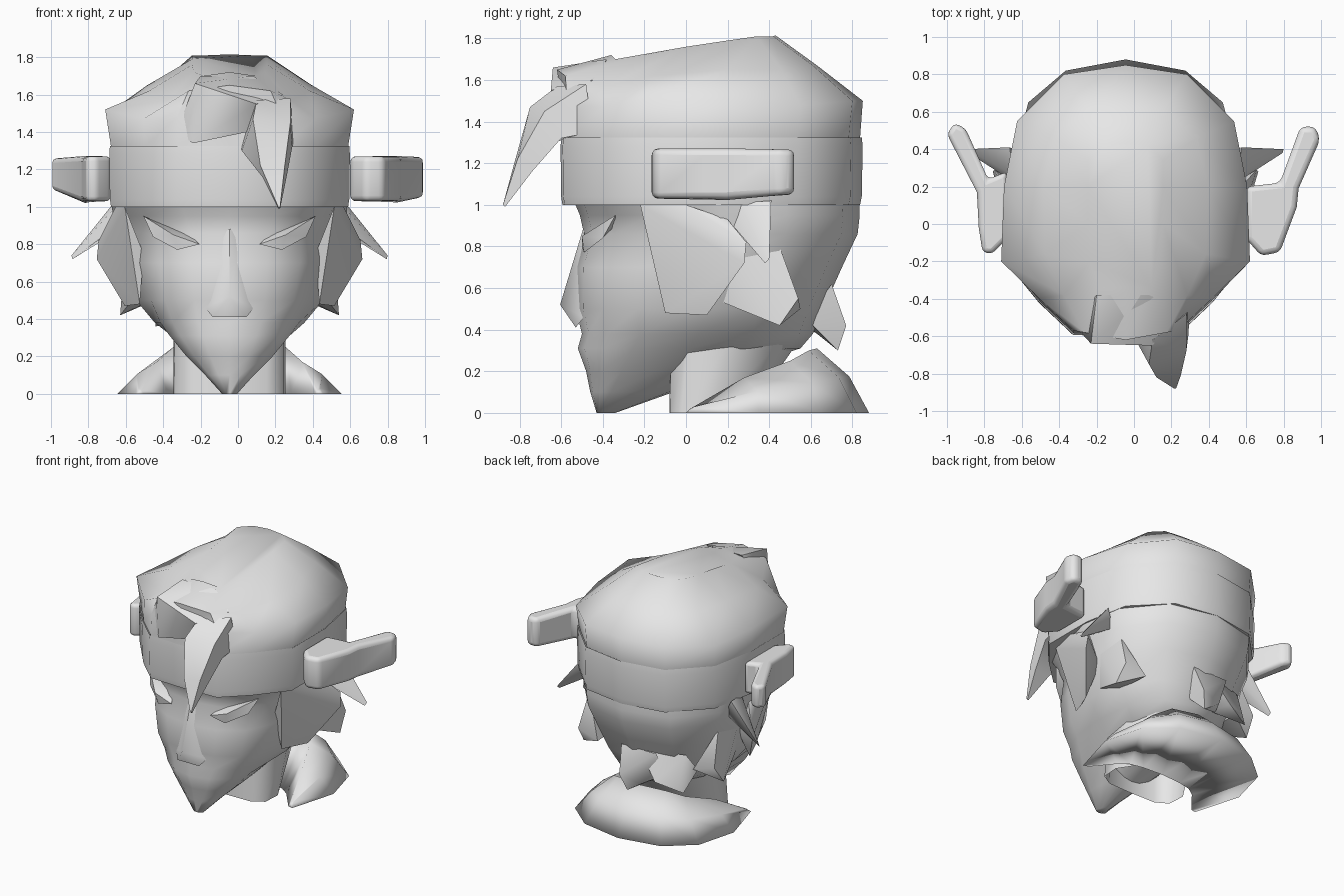
import bpy
import bmesh
from math import radians
from mathutils import Vector

CENTRE = -0.045      # the head sits slightly off the middle
SIDES = (("left", 1), ("right", -1))

default_cube = bpy.data.objects.get("Cube")
if default_cube:
    bpy.data.objects.remove(default_cube, do_unlink=True)

# One plain clay material for everything
clay = bpy.data.materials.new("light_grey_clay")
clay.use_nodes = True
clay.diffuse_color = (0.8, 0.8, 0.8, 1)
clay.node_tree.nodes["Principled BSDF"].inputs["Base Color"].default_value = clay.diffuse_color


def finish(name, bm, angle):
    """Turn a bmesh into a named, shaded object."""
    bmesh.ops.remove_doubles(bm, verts=bm.verts, dist=0.0005)
    bmesh.ops.recalc_face_normals(bm, faces=bm.faces)
    mesh = bpy.data.meshes.new(name)
    bm.to_mesh(mesh)
    bm.free()
    mesh.materials.append(clay)
    obj = bpy.data.objects.new(name, mesh)
    bpy.context.collection.objects.link(obj)
    bpy.ops.object.select_all(action='DESELECT')
    obj.select_set(True)
    bpy.context.view_layer.objects.active = obj
    bpy.ops.object.shade_smooth_by_angle(angle=radians(angle))
    return obj


def loft(name, rings, start=True, end=True, angle=60):
    """Skin a stack of rings that share the same point count."""
    bm = bmesh.new()
    layers = [[bm.verts.new(point) for point in ring] for ring in rings]
    count = len(layers[0])
    for low, high in zip(layers, layers[1:]):
        for i in range(count):
            j = (i + 1) % count
            bm.faces.new((low[i], low[j], high[j], high[i]))
    if start:
        bm.faces.new(layers[0])
    if end:
        bm.faces.new(layers[-1])
    return finish(name, bm, angle)


def hull(name, points, angle=60):
    """Wrap a faceted lock or wedge around a few points."""
    bm = bmesh.new()
    for point in points:
        bm.verts.new(point)
    result = bmesh.ops.convex_hull(bm, input=bm.verts)
    loose = [v for v in result["geom_interior"] if isinstance(v, bmesh.types.BMVert)]
    bmesh.ops.delete(bm, geom=loose, context='VERTS')
    return finish(name, bm, angle)


def both_halves(half):
    """Complete a half ring running from the front middle to the back middle."""
    right = [Vector((CENTRE + x, y, z)) for x, y, z in half]
    left = [Vector((CENTRE - x, y, z)) for x, y, z in half[1:-1]]
    return right + left[::-1]


def on_side(points, side):
    return [(CENTRE + side * x, y, z) for x, y, z in points]


# Head: height, front, back, face half width, skull half width
def head_ring(z, front, back, face, skull):
    depth = back - front
    plan = [(0, 0), (face * .45, .03), (face * .82, .11), (face, .25),
            (skull, .5), (skull * .92, .74), (skull * .56, .94), (0, 1)]
    return both_halves([(x, front + t * depth, z) for x, t in plan])


head_levels = [
    (0, -.43, -.34, .04, .03), (.1, -.46, -.06, .13, .12),
    (.2, -.48, .2, .23, .22), (.31, -.52, .55, .32, .31),
    (.38, -.5, .61, .37, .4), (.5, -.53, .66, .42, .5),
    (.7, -.53, .75, .46, .57), (.86, -.49, .825, .47, .61),
    (.95, -.51, .835, .53, .625), (1.02, -.54, .835, .57, .63)]
loft("head", [head_ring(*level) for level in head_levels], end=False, angle=70)

# Nose wedge
hull("nose", [(CENTRE + x, y, z) for x, y, z in [
    (0, -.49, .9), (.05, -.49, .8), (-.05, -.49, .8), (0, -.605, .52),
    (.13, -.49, .46), (-.13, -.49, .46), (.09, -.53, .41), (-.09, -.53, .41),
    (0, -.45, .6)]])

# Neck: an open tube leaning back under the jaw
def neck_ring(z, back):
    plan = [(0, 0), (.2, .01), (.29, .15), (.3, .5), (.2, .9), (0, 1)]
    return both_halves([(x, -.08 + t * (back + .08), z) for x, t in plan])


loft("neck", [neck_ring(0, .3), neck_ring(.4, .58)], start=False, end=False)

# Collar: rim, flared back, foot and underside swept round from wing to wing
collar_top = [(0, .63, .31), (.2, .59, .3), (.3, .5, .25), (.39, .28, .17), (.47, .02, .02)]
collar_foot = [(0, .88, 0), (.32, .82, 0), (.52, .65, 0), (.6, .35, 0), (.5, 0, 0)]
collar_inner = [(0, .25, 0), (.16, .24, 0), (.26, .22, 0), (.33, .17, 0), (.46, .01, 0)]


def bulged(a, b):
    return tuple((p + q) / 2 + lift for p, q, lift in zip(a, b, (0, .03, .02)))


collar_mid = [bulged(a, b) for a, b in zip(collar_top, collar_foot)]
sections = list(zip(collar_top, collar_mid, collar_foot, collar_inner))
loft("collar", [on_side(s, 1) for s in sections[::-1]] + [on_side(s, -1) for s in sections[1:]],
     angle=150)

# Headband, with a narrow ledge turned in under its lower edge
band_plan = [(0, -.6), (.28, -.59), (.46, -.42), (.64, -.2),
             (.64, .2), (.575, .54), (.33, .79), (0, .845)]


def band_ring(z, scale):
    return both_halves([(x * scale, y * scale, z) for x, y in band_plan])


loft("headband", [band_ring(1, .85), band_ring(1, .99), band_ring(1.04, 1),
                  band_ring(1.28, 1.005), band_ring(1.325, 1)], start=False, end=False)

# Hair cap: base, brim, shoulder and crown
brim = [(0, -.6, 1.5), (.28, -.57, 1.48), (.46, -.4, 1.47), (.665, -.2, 1.52),
        (.65, .2, 1.5), (.58, .55, 1.48), (.33, .8, 1.5), (0, .85, 1.5)]
shoulder = [(0, -.62, 1.65), (.22, -.58, 1.62), (.33, -.38, 1.57), (.43, -.16, 1.62),
            (.44, .2, 1.65), (.38, .46, 1.65), (.2, .61, 1.67), (0, .63, 1.67)]
crown = [(0, -.36, 1.72), (.14, -.34, 1.7), (.19, -.2, 1.72), (.2, 0, 1.76),
         (.2, .2, 1.79), (.2, .34, 1.81), (.12, .42, 1.81), (0, .43, 1.815)]
loft("hair_cap", [band_ring(1.32, .99)] + [both_halves(r) for r in (brim, shoulder, crown)],
     start=False)

# Fringe ledge and the long curved lock over the brow
hull("fringe", [(-.23, -.64, 1.66), (.1, -.65, 1.55), (-.33, -.53, 1.4), (-.24, -.61, 1.34),
                (.05, -.61, 1.4), (-.2, -.38, 1.7), (.08, -.38, 1.7), (.24, -.45, 1.6)])
lock_rings = [
    [(.1, -.62, 1.57), (.28, -.48, 1.58), (.3, -.45, 1.35), (.02, -.5, 1.35)],
    [(.08, -.75, 1.47), (.28, -.68, 1.45), (.29, -.6, 1.32), (.02, -.64, 1.3)],
    [(.12, -.82, 1.22), (.25, -.81, 1.22), (.26, -.74, 1.16), (.13, -.75, 1.16)],
    [(.215, -.88, 1), (.225, -.88, 1), (.225, -.87, .99), (.215, -.87, .99)]]
loft("long_front_lock", lock_rings)

# Parts repeated on both sides of the head
brow = [(.16, -.5, .8), (.28, -.49, .77), (.41, -.4, .84), (.46, -.34, .95),
        (.3, -.5, .85), (.2, -.44, .84), (.38, -.34, .9)]
side_hair = [(.56, -.22, 1), (.61, 0, 1), (.48, -.1, .48), (.51, 0, .48), (.56, .1, .47),
             (.71, .28, .72), (.7, .29, .82), (.62, .2, .93), (.46, -.16, .75), (.52, .2, .7)]
ear_spike = [(.56, .2, .93), (.6, .26, 1.01), (.62, .41, 1.02), (.55, .38, .9),
             (.845, .4, .74), (.84, .38, .72)]
nape_lock = [(.5, .18, .53), (.585, .45, .42), (.57, .54, .55), (.56, .25, .75),
             (.54, .45, .8), (.42, .3, .5), (.4, .55, .5)]
arm_plans = {
    "left": [(.6, -.08), (.68, -.17), (.78, -.15), (.87, .09), (.88, .19), (.995, .45),
             (.97, .52), (.89, .52), (.78, .22), (.6, .2)],
    "right": [(.68, -.08), (.76, -.16), (.81, -.15), (.83, -.02), (.84, .17), (1, .48),
              (.96, .54), (.9, .51), (.78, .24), (.68, .28)]}
for label, side in SIDES:
    hull(label + "_brow", on_side(brow, side))
    hull(label + "_side_hair", on_side(side_hair, side))
    hull(label + "_ear_spike", on_side(ear_spike, side))
    hull(label + "_nape_lock", on_side(nape_lock, side))
    # Bent arm standing off the headband, slimmer towards its free end
    slim = .02 if side > 0 else .06
    arm = loft(label + "_side_arm",
               [[(side * x, y, z + slim * taper * (y > .3)) for x, y in arm_plans[label]]
                for z, taper in ((1.03, 1), (1.27, -.2))])
    bevel = arm.modifiers.new("soft_edges", 'BEVEL')
    bevel.width = 0.03
    bevel.segments = 3

# Two pronged tuft at the nape
prongs = {"inner": [(.05, .7, .62), (-.24, .7, .62), (.02, .77, .42), (-.02, .73, .3),
                    (-.14, .74, .38), (.02, .58, .45), (-.24, .58, .42)],
          "outer": [(-.1, .7, .62), (-.42, .6, .62), (-.25, .73, .42), (-.44, .66, .36),
                    (-.4, .68, .42), (-.2, .57, .42), (-.45, .5, .48)]}
for label, points in prongs.items():
    hull(label + "_nape_prong", points)
